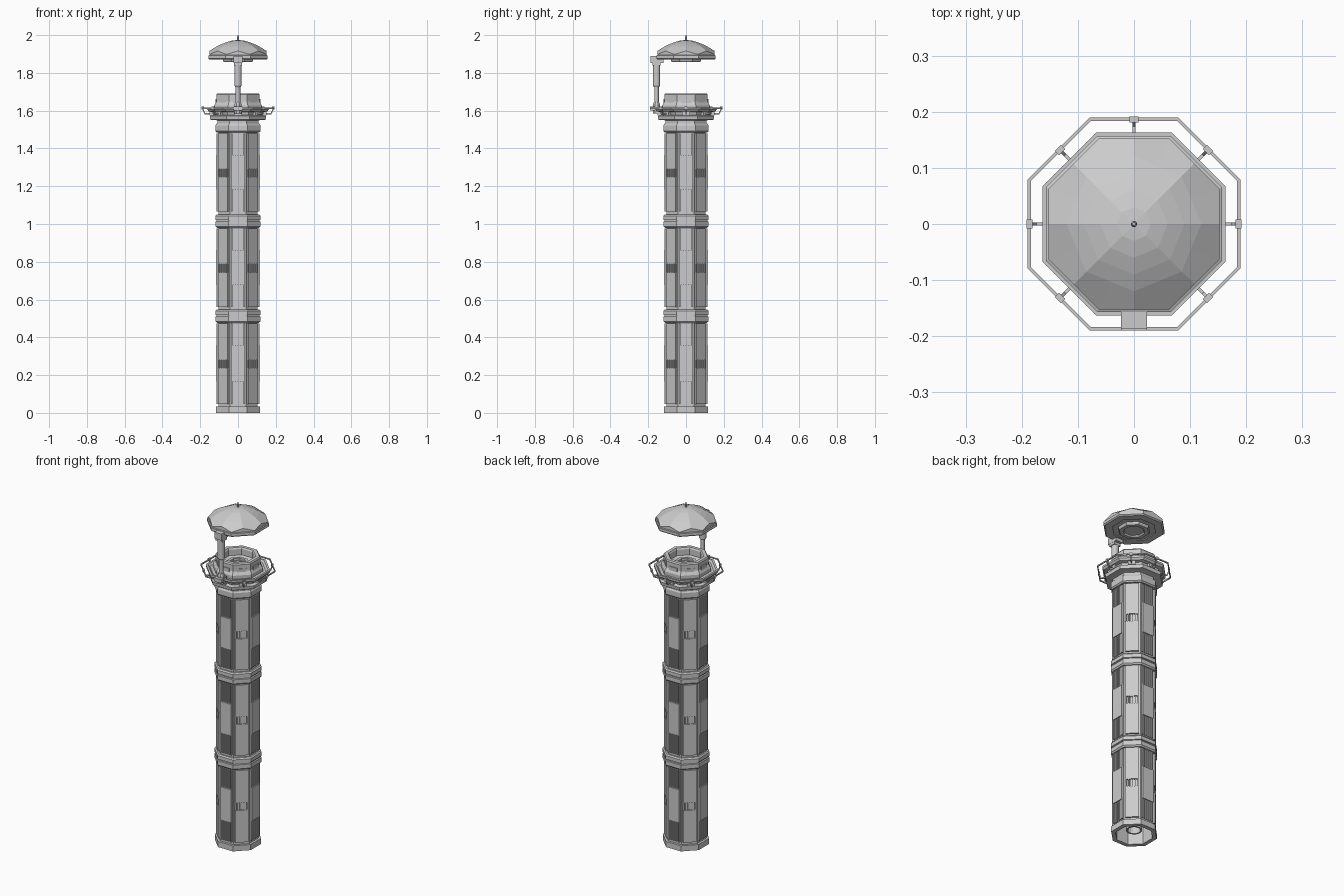
import bpy, bmesh
from math import pi, cos, sin, hypot
from mathutils import Vector

if "Cube" in bpy.data.objects:
    bpy.data.objects.remove(bpy.data.objects["Cube"])

C8 = cos(pi / 8)


def finish(name, bm):
    bmesh.ops.recalc_face_normals(bm, faces=bm.faces)
    me = bpy.data.meshes.new(name)
    bm.to_mesh(me)
    bm.free()
    ob = bpy.data.objects.new(name, me)
    bpy.context.collection.objects.link(ob)
    return ob


def bridge(bm, a, b):
    n = len(a)
    for i in range(n):
        bm.faces.new((a[i], a[(i + 1) % n], b[(i + 1) % n], b[i]))


def lathe(name, prof, n=8, centre=(0, 0), closed=True):
    """Sweep an (apothem, z) profile around an n-gon; closed joins last to first, else caps ends."""
    bm = bmesh.new()
    rings = []
    for r, z in prof:
        R = r / cos(pi / n)
        rings.append([bm.verts.new((centre[0] + R * cos(2 * pi * (i + .5) / n),
                                    centre[1] + R * sin(2 * pi * (i + .5) / n), z)) for i in range(n)])
    for a, b in zip(rings, rings[1:]):
        bridge(bm, a, b)
    if closed:
        bridge(bm, rings[-1], rings[0])
    else:
        bm.faces.new(rings[0])
        bm.faces.new(rings[-1])
    return finish(name, bm)


def tube(name, r0, r1, z0, z1, n=8):
    return lathe(name, [(r0, z0), (r1, z0), (r1, z1), (r0, z1)], n)


def block(bm, k, r0, r1, t0, t1, z0, z1):
    """Box on octagon side k: radial r, tangential t, height z."""
    a = k * pi / 4
    o, t = Vector((cos(a), sin(a), 0)), Vector((-sin(a), cos(a), 0))
    rings = [[bm.verts.new(o * r + t * s + Vector((0, 0, z)))
              for r, s in ((r0, t0), (r1, t0), (r1, t1), (r0, t1))] for z in (z0, z1)]
    bridge(bm, *rings)
    bm.faces.new(rings[0])
    bm.faces.new(rings[1])


def beam(bm, k, p, q, w):
    """Square bar on side k between two (r, z) points."""
    a = k * pi / 4
    o, t = Vector((cos(a), sin(a), 0)), Vector((-sin(a), cos(a), 0))
    L = hypot(q[0] - p[0], q[1] - p[1])
    nr, nz = -(q[1] - p[1]) / L * w, (q[0] - p[0]) / L * w
    rings = [[bm.verts.new(o * (r + u * nr) + t * (v * w) + Vector((0, 0, z + u * nz)))
              for u, v in ((-1, -1), (1, -1), (1, 1), (-1, 1))] for r, z in (p, q)]
    bridge(bm, *rings)
    bm.faces.new(rings[0])
    bm.faces.new(rings[1])


# Hollow octagonal shaft with an inner tube
tube("shaft_core", .094, .104, .005, 1.54)
tube("inner_tube", .034, .042, .03, 1.64, 16)

# Horizontal bands
tube("base_band", .094, .117, 0, .033)
for i, z in enumerate((.485, .988)):
    lathe(f"joint_band_{i}", [(.1, z - .008), (.112, z - .008), (.119, z), (.119, z + .024), (.113, z + .026),
                              (.113, z + .032), (.119, z + .034), (.119, z + .055), (.113, z + .062), (.1, z + .062)])
lathe("top_band", [(.1, 1.485), (.112, 1.485), (.119, 1.492), (.119, 1.522), (.113, 1.532), (.1, 1.532)])

# Wall panels and slatted grilles: grilles at the ends on the main sides, in the middle on the diagonals
panels, slats = bmesh.new(), bmesh.new()
for z0, z1 in ((.033, .485), (.545, .988), (1.05, 1.49)):
    lo, hi, mid = z0 + .015, z1 - .012, (z0 + z1) / 2
    for k in range(8):
        if k % 2 == 0:
            block(panels, k, .1, .1165, -.037, .037, z0 + .132, z1 - .125)
            grilles = ((lo, z0 + .132), (z1 - .125, hi))
        else:
            block(panels, k, .1, .114, -.036, .036, lo, mid - .022)
            block(panels, k, .1, .114, -.036, .036, mid + .022, hi)
            grilles = ((mid - .022, mid + .022),)
        for g0, g1 in grilles:
            for s in (-1, 1):
                block(slats, k, .1, .113, s * .033 - .004, s * .033 + .004, g0, g1)
            for j in range(4):
                t = -.0195 + j * .013
                block(slats, k, .1, .111, t - .0035, t + .0035, g0, g1)
finish("wall_panels", panels)
finish("wall_slats", slats)

# Flared collar and deck
lathe("collar", [(.094, 1.53), (.108, 1.53), (.108, 1.548), (.117, 1.55), (.146, 1.552), (.149, 1.572),
                 (.132, 1.577), (.136, 1.592), (.155, 1.596), (.163, 1.607), (.163, 1.618), (.152, 1.618),
                 (.142, 1.608), (.094, 1.608)])

# Open turret with a stepped bore
lathe("turret", [(.085, 1.6), (.126, 1.6), (.126, 1.628), (.114, 1.648), (.114, 1.685), (.109, 1.692),
                 (.09, 1.692), (.085, 1.684)])
lathe("turret_floor", [(.04, 1.63), (.088, 1.63), (.088, 1.65), (.06, 1.64), (.056, 1.652), (.04, 1.652)])
bm = bmesh.new()
for k in range(8):
    block(bm, k, .11, .117 if k % 2 else .119, -.026, .026, 1.62, 1.662)
    block(bm, k, .125, .15, -.02, .02, 1.575, 1.6)
finish("turret_blocks", bm)

# Guard rail with brackets on every side but the front
lathe("guard_rail", [(.184, 1.61), (.190, 1.61), (.190, 1.617), (.184, 1.617)])
bm = bmesh.new()
for k in (0, 1, 2, 3, 4, 5, 7):
    block(bm, k, .181, .192, -.008, .008, 1.606, 1.621)
    beam(bm, k, (.187, 1.61), (.175, 1.583), .003)
    beam(bm, k, (.178, 1.584), (.13, 1.584), .003)
finish("rail_brackets", bm)

# Lifting arm at the front
c = (0, -.156)
lathe("arm_lower_rod", [(.012, 1.6), (.012, 1.74)], 12, c, False)
lathe("arm_upper_rod", [(.014, 1.725), (.019, 1.733), (.019, 1.845)], 12, c, False)
lathe("arm_foot_socket", [(.019, 1.585), (.019, 1.632), (.014, 1.645)], 8, c, False)
bm = bmesh.new()
block(bm, 6, .135, .19, -.023, .023, 1.6, 1.622)
finish("arm_foot", bm)
bm = bmesh.new()
block(bm, 6, .136, .178, -.022, .022, 1.838, 1.885)
block(bm, 6, .12, .187, -.023, .023, 1.852, 1.89)
finish("arm_head", bm)

# Dome hatch: ridges at side centres, trimmed to an octagon so the lower edge scallops
bm = bmesh.new()
rings = []
for r, z in ((.03, 1.971), (.06, 1.963), (.09, 1.951), (.12, 1.936)):
    rings.append([bm.verts.new((r * (C8 if i % 2 else 1) * cos(i * pi / 8),
                                r * (C8 if i % 2 else 1) * sin(i * pi / 8), z)) for i in range(16)])
for za, zb in ((1.916, 1.898), (1.885, 1.885)):
    rings.append([bm.verts.new((.152 / (C8 if i % 2 else 1) * cos(i * pi / 8),
                                .152 / (C8 if i % 2 else 1) * sin(i * pi / 8),
                                zb if i % 2 else za)) for i in range(16)])
for a, b in zip(rings, rings[1:]):
    bridge(bm, a, b)
apex = bm.verts.new((0, 0, 1.974))
for i in range(16):
    bm.faces.new((apex, rings[0][i], rings[0][(i + 1) % 16]))
bm.faces.new(rings[-1])
finish("hatch_dome", bm)
lathe("hatch_rim", [(.11, 1.87), (.15, 1.87), (.157, 1.876), (.157, 1.892), (.148, 1.896), (.11, 1.89)])
lathe("hatch_plug", [(.08, 1.885), (.08, 1.866), (.075, 1.858), (.055, 1.858), (.05, 1.866)], closed=False)
lathe("hatch_underside", [(.12, 1.885), (.12, 1.874)], closed=False)
lathe("spike", [(.006, 1.965), (.005, 1.985), (.003, 2.0)], 8, closed=False)
